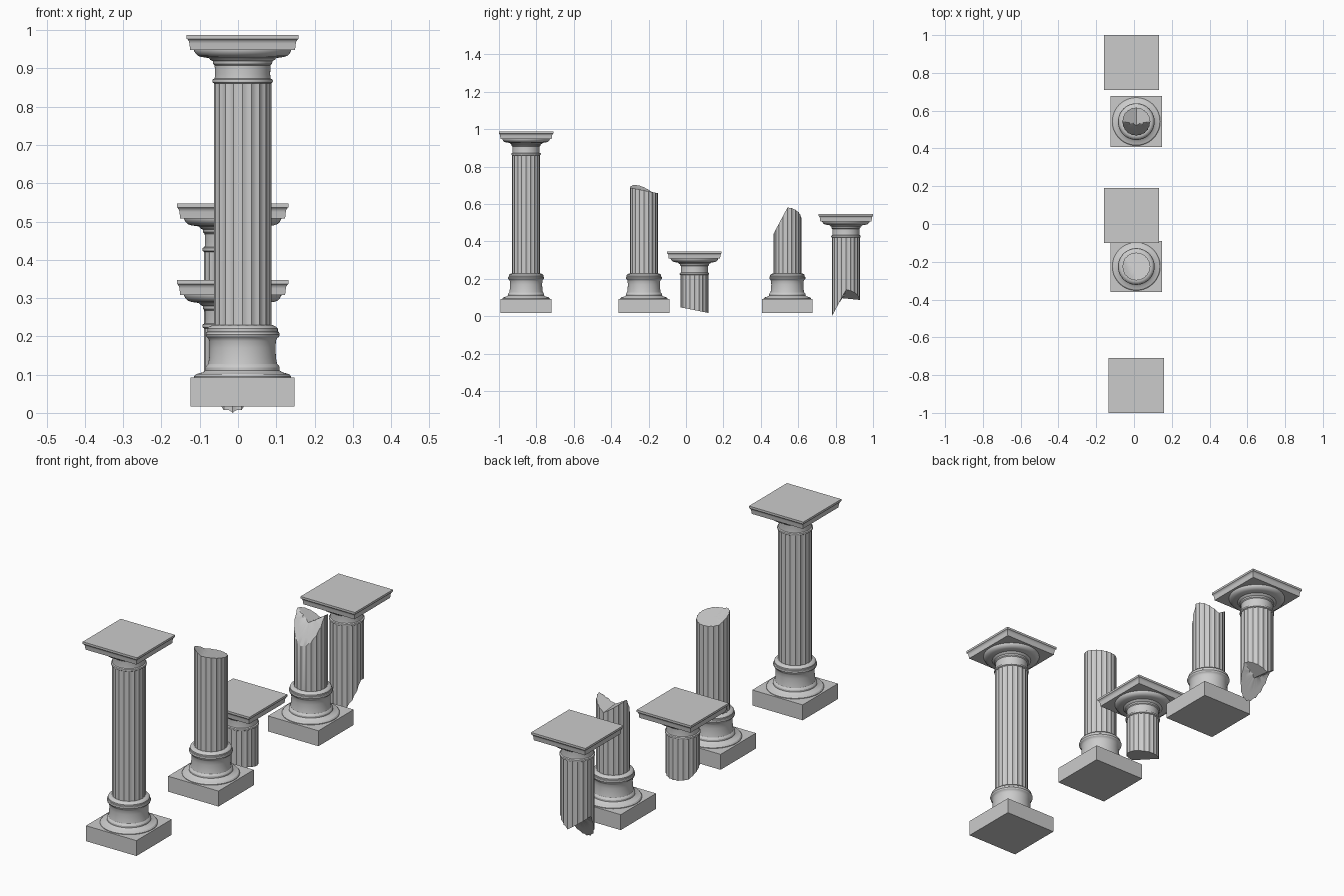
import bpy, bmesh, math

if "Cube" in bpy.data.objects:
    bpy.data.objects.remove(bpy.data.objects["Cube"])

FLUTES = 20
SEG = FLUTES * 6
R_SHAFT = 0.075

# Profiles as (radius, height) on an unbroken column
BASE = [(0, .088), (.127, .088), (.127, .095), (.122, .101), (.104, .106), (.097, .111),
        (.097, .119), (.094, .124), (.090, .128), (.087, .145), (.086, .170), (.087, .188),
        (.090, .195), (.095, .199), (.097, .205), (.095, .211), (.092, .213), (.092, .220),
        (.088, .225), (.079, .229), (0, .229)]
CAPITAL = [(0, .860), (.073, .860), (.078, .863), (.079, .867), (.078, .871), (.073, .874),
           (.072, .885), (.073, .908), (.077, .912), (.078, .919), (.084, .922), (.088, .927),
           (.108, .930), (.117, .933), (.123, .939), (.127, .946), (.127, .950), (0, .950)]
PLINTH = [(0, .017), (.1355, .017), (.1355, .092), (0, .092)]
ABACUS = [(0, .948), (.137, .948), (.139, .965), (.140, .970), (.144, .976),
          (.146, .977), (.146, .987), (0, .987)]


def skin(bm, rings):
    """Bridge a list of rings; a single-vertex ring closes an end."""
    for a, b in zip(rings, rings[1:]):
        n = max(len(a), len(b))
        for i in range(n):
            j = (i + 1) % n
            if len(a) == 1:
                bm.faces.new((a[0], b[j], b[i]))
            elif len(b) == 1:
                bm.faces.new((a[i], a[j], b[0]))
            else:
                bm.faces.new((a[i], a[j], b[j], b[i]))


def finish(name, bm, loc):
    bmesh.ops.recalc_face_normals(bm, faces=bm.faces)
    me = bpy.data.meshes.new(name)
    bm.to_mesh(me)
    bm.free()
    ob = bpy.data.objects.new(name, me)
    bpy.context.collection.objects.link(ob)
    ob.location = loc
    bpy.ops.object.select_all(action='DESELECT')
    ob.select_set(True)
    bpy.context.view_layer.objects.active = ob
    bpy.ops.object.shade_smooth_by_angle(angle=math.radians(30))


def lathe(name, profile, loc, seg=SEG):
    """Revolve a profile; four segments make a square moulding."""
    bm = bmesh.new()
    k, turn = (math.sqrt(2), math.pi / 4) if seg == 4 else (1, 0)
    rings = []
    for r, z in profile:
        count = 1 if r == 0 else seg
        rings.append([bm.verts.new((r * k * math.cos(turn + math.tau * i / seg),
                                    r * k * math.sin(turn + math.tau * i / seg), z))
                      for i in range(count)])
    skin(bm, rings)
    finish(name, bm, loc)


def shaft(name, bottom, top, loc):
    """Fluted shaft whose ends follow height functions of x and y."""
    bm = bmesh.new()

    def ring(scale, height):
        vs = []
        for i in range(SEG):
            a = math.tau * i / SEG
            r = scale * (R_SHAFT - .0032 * abs(math.sin(a * FLUTES / 2)))
            x, y = r * math.cos(a), r * math.sin(a)
            vs.append(bm.verts.new((x, y, height(x, y))))
        return vs

    def centre(height):
        return [bm.verts.new((0, 0, height(0, 0)))]

    caps = (.25, .5, .75, 1)
    rings = [centre(bottom)] + [ring(s, bottom) for s in caps]
    rings += [ring(s, top) for s in reversed(caps)] + [centre(top)]
    skin(bm, rings)
    finish(name, bm, loc)


def foot(tag, loc):
    lathe(tag + "_plinth", PLINTH, loc, 4)
    lathe(tag + "_base", BASE, loc)


def head(tag, loc):
    lathe(tag + "_capital", CAPITAL, loc)
    lathe(tag + "_abacus", ABACUS, loc, 4)


def shaft_foot(x, y):
    return .226


def shaft_head(x, y):
    return .864


# Fracture surfaces shared by each stump and its fallen top
def shallow_break(x, y):
    return .673 - .20 * y + .5 * max(0, -x - .5 * y - .04)


def steep_break(x, y):
    return min(.44 + 1.87 * (y + .075), .535 + .65 * abs(x) - .1 * y)


# Whole column
loc = (.012, -.855, 0)
foot("whole", loc)
shaft("whole_shaft", shaft_foot, shaft_head, loc)
head("whole", loc)

# Broken columns: standing stump plus the top piece beside it
for tag, brk, y_low, y_top, drop in (("shallow", shallow_break, -.225, .045, -.640),
                                     ("steep", steep_break, .542, .855, -.440)):
    low, up = (.012, y_low, 0), (-.014, y_top, drop)
    foot(tag + "_stump", low)
    shaft(tag + "_stump_shaft", shaft_foot, brk, low)
    shaft(tag + "_top_shaft", brk, shaft_head, up)
    head(tag + "_top", up)
